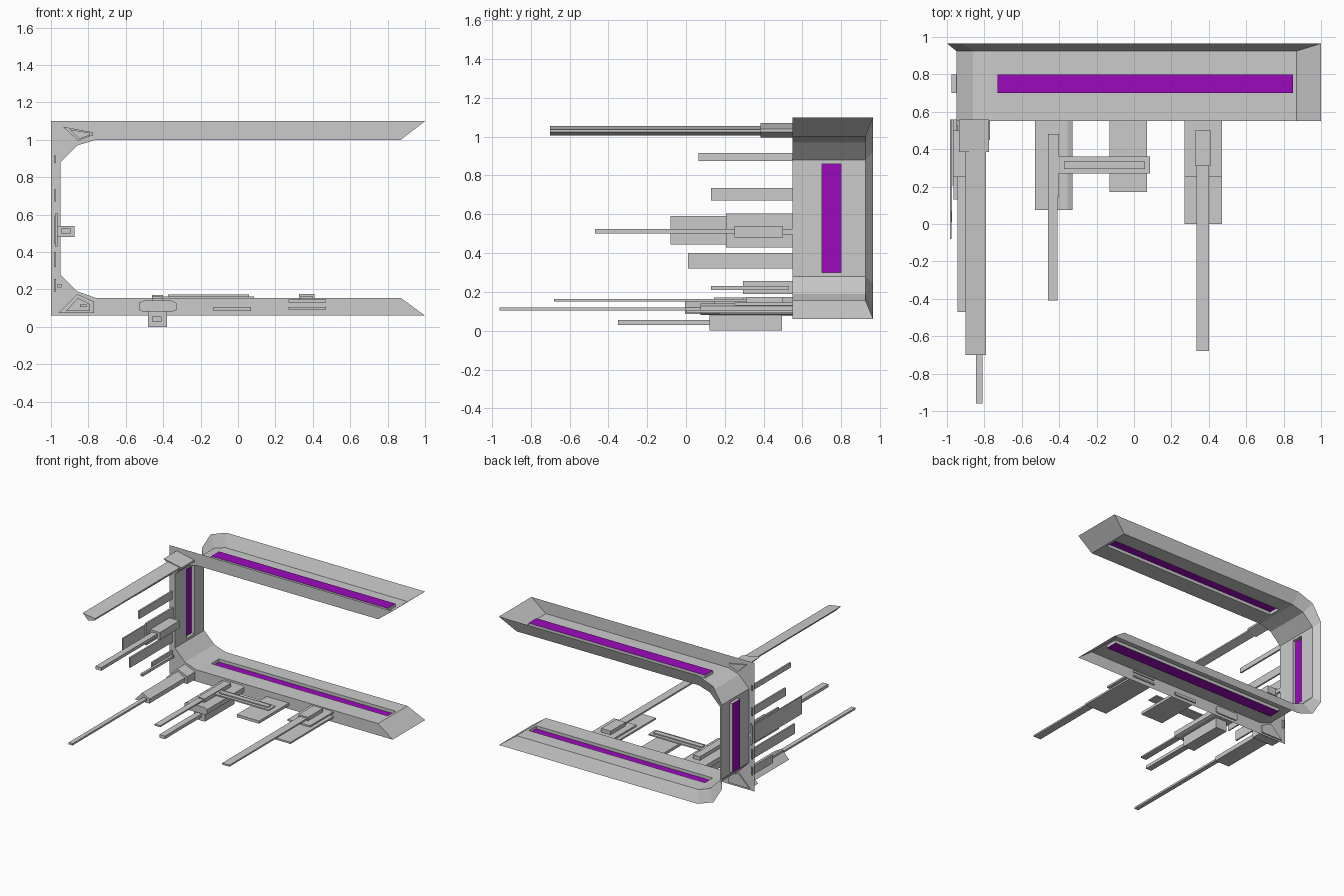
import bpy, bmesh
from mathutils import Vector

if "Cube" in bpy.data.objects:
    bpy.data.objects.remove(bpy.data.objects["Cube"])

purple = bpy.data.materials.new("purple_glow")
purple.diffuse_color = (0.33, 0.003, 0.5, 1)
purple.use_nodes = True
purple.node_tree.nodes["Principled BSDF"].inputs["Base Color"].default_value = purple.diffuse_color


def finish(bm, name, mat=None, recalc=True):
    if recalc:
        bmesh.ops.remove_doubles(bm, verts=bm.verts, dist=1e-5)
        bmesh.ops.recalc_face_normals(bm, faces=bm.faces)
    me = bpy.data.meshes.new(name)
    bm.to_mesh(me)
    bm.free()
    ob = bpy.data.objects.new(name, me)
    bpy.context.collection.objects.link(ob)
    if mat:
        me.materials.append(mat)
    return ob


def quad(bm, pts):
    return bm.faces.new([bm.verts.new(p) for p in pts])


def prism(name, profile, y0, y1):
    """Closed xz profile extruded along y."""
    bm = bmesh.new()
    a = [bm.verts.new((x, y0, z)) for x, z in profile]
    b = [bm.verts.new((x, y1, z)) for x, z in profile]
    bm.faces.new(a)
    bm.faces.new(b[::-1])
    n = len(a)
    for i in range(n):
        bm.faces.new((a[i], b[i], b[(i + 1) % n], a[(i + 1) % n]))
    return finish(bm, name)


def box(name, x0, x1, y0, y1, z0, z1):
    return prism(name, [(x0, z0), (x1, z0), (x1, z1), (x0, z1)], y0, y1)


# C-shaped open channel: front flange, inner wall, sloped back flange
FRONT, REAR, BACK = 0.55, 0.925, 0.965
inner = [(.87, 1.0), (-.76, 1.0), (-.86, .97), (-.95, .88),
         (-.95, .28), (-.86, .19), (-.76, .155), (.87, .155)]
front_outer = [(1, 1.1), (-.76, 1.1), (-1, 1.1), (-1, .88),
               (-1, .28), (-1, .06), (-.76, .06), (1, .06)]
back_outer = [(1, 1.1), (-.78, 1.1), (-.92, 1.05), (-1, .92),
              (-1, .24), (-.92, .11), (-.78, .06), (1, .06)]
at = lambda path, y: [Vector((x, y, z)) for x, z in path]
loops = [at(front_outer, FRONT), at(inner, FRONT), at(inner, REAR), at(back_outer, BACK)]

# light recesses per long segment: (start, end, offset direction)
recess = {0: (Vector((.85, 0, 1.0)), Vector((-.73, 0, 1.0)), Vector((0, 0, .025))),
          3: (Vector((-.95, 0, .86)), Vector((-.95, 0, .30)), Vector((-.025, 0, 0))),
          6: (Vector((-.73, 0, .155)), Vector((.85, 0, .155)), Vector((0, 0, -.025)))}
bm = bmesh.new()
for i in range(7):
    for k in range(3):
        A, B = loops[k], loops[k + 1]
        ring = [A[i], A[i + 1], B[i + 1], B[i]]
        if k == 1 and i in recess:
            s, e, off = recess[i]
            y0, y1 = Vector((0, .70, 0)), Vector((0, .80, 0))
            hole = [s + y0, e + y0, e + y1, s + y1]
            deep = [p + off for p in hole]
            for j in range(4):
                m = (j + 1) % 4
                quad(bm, (ring[j], ring[m], hole[m], hole[j]))
                quad(bm, (hole[j], hole[m], deep[m], deep[j]))
            sb = bmesh.new()
            f = quad(sb, deep)
            f.normal_update()
            if f.normal.dot(off) > 0:
                f.normal_flip()
            finish(sb, "light_strip", purple, recalc=False)
        else:
            quad(bm, ring)
for i in (0, 7):
    quad(bm, [L[i] for L in loops])
finish(bm, "channel_frame")

# corner wedges and the long beams leaving them
prism("upper_wedge", [(-.935, 1.07), (-.855, .995), (-.775, 1.025), (-.775, 1.04)], .385, .56)
prism("upper_beam", [(-.90, 1.055), (-.85, 1.005), (-.79, 1.025), (-.79, 1.037)], -.70, .40)
prism("lower_wedge", [(-.96, .075), (-.77, .075), (-.77, .135), (-.86, .175)], .45, .56)
prism("lower_beam", [(-.92, .085), (-.79, .085), (-.79, .12), (-.855, .155)], -.005, .46)
box("lower_rod", -.845, -.81, -.96, 0, .105, .12)

# thin side panels: (x0, x1, y0, z0, z1)
for p in [(-.985, -.972, .065, .875, .915), (-.985, -.972, .13, .67, .735),
          (-.985, -.976, -.08, .445, .59), (-.978, -.964, .205, .43, .605),
          (-.985, -.972, .01, .32, .40), (-.985, -.972, .295, .19, .255)]:
    box("side_panel", p[0], p[1], p[2], .56, p[3], p[4])
box("side_box", -.965, -.875, .25, .50, .48, .54)
box("side_bracket", -.97, -.95, .25, .56, .495, .525)
box("side_rod", -.945, -.895, -.47, .26, .50, .525)
box("small_side_rod", -.965, -.945, .13, .53, .21, .23)

# left floor module
prism("floor_block", [(-.53, .09), (-.51, .082), (-.35, .082), (-.33, .09),
                      (-.33, .128), (-.355, .14), (-.505, .14), (-.53, .128)], .075, .56)
box("floor_block_cap", -.46, -.40, .145, .48, .14, .17)
box("floor_block_rod", -.46, -.41, -.41, .15, .15, .162)
box("under_box", -.48, -.38, .12, .495, 0, .085)
box("under_rod", -.46, -.41, -.35, .13, .03, .055)

# cross bar joining the modules, and the middle plate
box("cross_bar", -.40, .085, .27, .36, .153, .163)
box("cross_bar_ridge", -.375, .06, .295, .335, .163, .172)
box("middle_plate", -.13, .07, .17, .56, .085, .107)

# right floor module
box("right_lower_plate", .27, .47, 0, .56, .093, .107)
box("right_upper_plate", .27, .47, .25, .56, .13, .145)
box("right_cap", .325, .41, .31, .50, .145, .175)
box("right_rod", .335, .40, -.68, .32, .15, .163)
